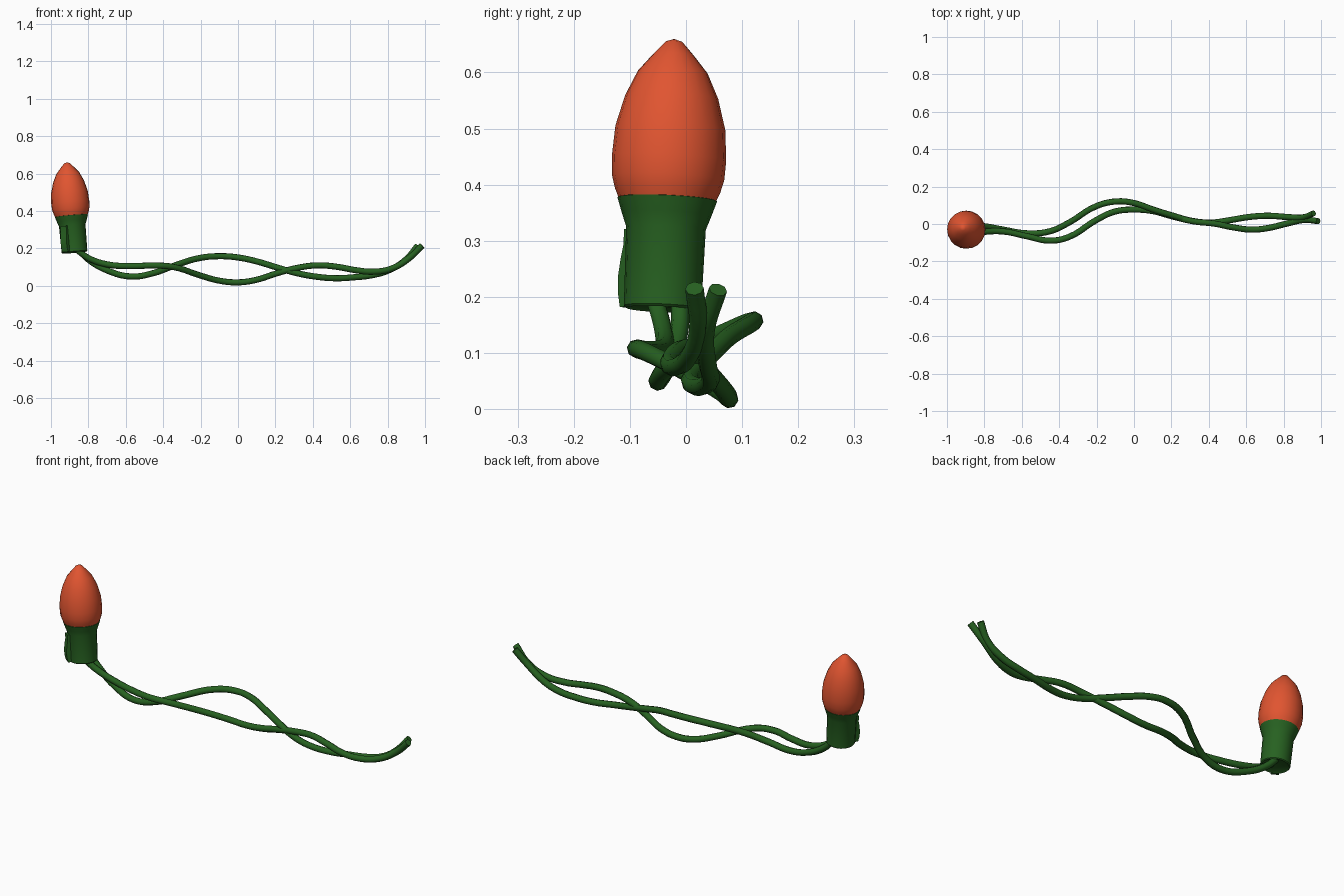
import bpy, bmesh, math
from mathutils import Vector, Matrix

if "Cube" in bpy.data.objects:
    bpy.data.objects.remove(bpy.data.objects["Cube"])


def material(name, color):
    m = bpy.data.materials.new(name)
    m.diffuse_color = color
    m.use_nodes = True
    m.node_tree.nodes["Principled BSDF"].inputs["Base Color"].default_value = m.diffuse_color
    return m


GREEN = material("green_plastic", (0.02, 0.12, 0.015, 1))
RED = material("red_glass", (0.75, 0.09, 0.03, 1))

# Slightly tilted axis shared by the bulb, socket and clip
BASE = Vector((-0.874, -0.042, 0.178))
TIP = Vector((-0.915, -0.021, 0.659))
TILT = Matrix.Translation(BASE) @ Vector((0, 0, 1)).rotation_difference(TIP - BASE).to_matrix().to_4x4()


def finish(name, bm, mat, angle=40):
    bmesh.ops.recalc_face_normals(bm, faces=bm.faces)
    mesh = bpy.data.meshes.new(name)
    bm.to_mesh(mesh)
    bm.free()
    mesh.materials.append(mat)
    ob = bpy.data.objects.new(name, mesh)
    bpy.context.collection.objects.link(ob)
    ob.matrix_world = TILT
    bpy.ops.object.select_all(action='DESELECT')
    ob.select_set(True)
    bpy.context.view_layer.objects.active = ob
    bpy.ops.object.shade_smooth_by_angle(angle=math.radians(angle))
    return ob


def lathe(name, profile, mat, sides=20):
    bm = bmesh.new()
    verts = [bm.verts.new((r, 0, z)) for r, z in profile]
    edges = [bm.edges.new(p) for p in zip(verts, verts[1:])]
    bmesh.ops.spin(bm, geom=verts + edges, axis=(0, 0, 1), cent=(0, 0, 0),
                   angle=math.tau, steps=sides)
    bmesh.ops.remove_doubles(bm, verts=bm.verts, dist=0.0005)
    return finish(name, bm, mat)


# Bulb
lathe("bulb", [(0, 0.19), (0.084, 0.19), (0.094, 0.213), (0.1, 0.235), (0.102, 0.27),
               (0.098, 0.325), (0.083, 0.38), (0.062, 0.425), (0.036, 0.456),
               (0.015, 0.479), (0, 0.484)], RED)

# Socket with flared collar
lathe("socket", [(0, 0.003), (0.06, 0.003), (0.065, 0), (0.069, 0.004), (0.071, 0.145),
                 (0.08, 0.17), (0.089, 0.197), (0.083, 0.199), (0, 0.199)], GREEN)

# Bowed clip on the socket side
bm = bmesh.new()
bow = [(0.066, 0.004), (0.081, 0.004), (0.087, 0.03), (0.088, 0.06), (0.084, 0.09),
       (0.079, 0.115), (0.079, 0.143), (0.066, 0.143)]
face = bm.faces.new([bm.verts.new((r, -0.02, z)) for r, z in bow])
ext = bmesh.ops.extrude_face_region(bm, geom=[face])
bmesh.ops.translate(bm, vec=(0, 0.04, 0),
                    verts=[v for v in ext["geom"] if isinstance(v, bmesh.types.BMVert)])
bmesh.ops.rotate(bm, verts=bm.verts, matrix=Matrix.Rotation(math.radians(232), 3, 'Z'))
finish("clip", bm, GREEN, 30)


# Two wires twisting round each other
def wire(name, points):
    cu = bpy.data.curves.new(name, 'CURVE')
    cu.dimensions = '3D'
    cu.bevel_depth = 0.0165
    cu.bevel_resolution = 2
    cu.resolution_u = 5
    cu.use_fill_caps = True
    cu.materials.append(GREEN)
    sp = cu.splines.new('BEZIER')
    sp.bezier_points.add(len(points) - 1)
    for bp, p in zip(sp.bezier_points, points):
        bp.co = p
        bp.handle_left_type = bp.handle_right_type = 'AUTO'
    bpy.context.collection.objects.link(bpy.data.objects.new(name, cu))


wire("wire_a", [(-0.865, -0.055, 0.195), (-0.8, -0.042, 0.148), (-0.7, -0.04, 0.114),
                (-0.57, -0.066, 0.105), (-0.45, -0.089, 0.108), (-0.35, -0.07, 0.101),
                (-0.2, 0.022, 0.054), (-0.1, 0.067, 0.027), (0, 0.077, 0.018),
                (0.1, 0.069, 0.032), (0.2, 0.042, 0.064), (0.32, 0.014, 0.096),
                (0.43, 0.002, 0.109), (0.53, -0.018, 0.101), (0.63, -0.03, 0.083),
                (0.72, -0.021, 0.075), (0.82, 0.003, 0.091), (0.91, 0.022, 0.143),
                (0.985, 0.015, 0.215)])
wire("wire_b", [(-0.855, -0.01, 0.195), (-0.8, -0.012, 0.14), (-0.7, -0.03, 0.082),
                (-0.57, -0.05, 0.049), (-0.45, -0.039, 0.068), (-0.35, 0.006, 0.104),
                (-0.2, 0.096, 0.149), (-0.09, 0.121, 0.158), (0, 0.112, 0.151),
                (0.1, 0.078, 0.13), (0.2, 0.047, 0.1), (0.32, 0.015, 0.066),
                (0.42, 0.008, 0.048), (0.52, 0.022, 0.04), (0.62, 0.038, 0.045),
                (0.72, 0.044, 0.057), (0.81, 0.038, 0.084), (0.9, 0.035, 0.142),
                (0.96, 0.057, 0.213)])
